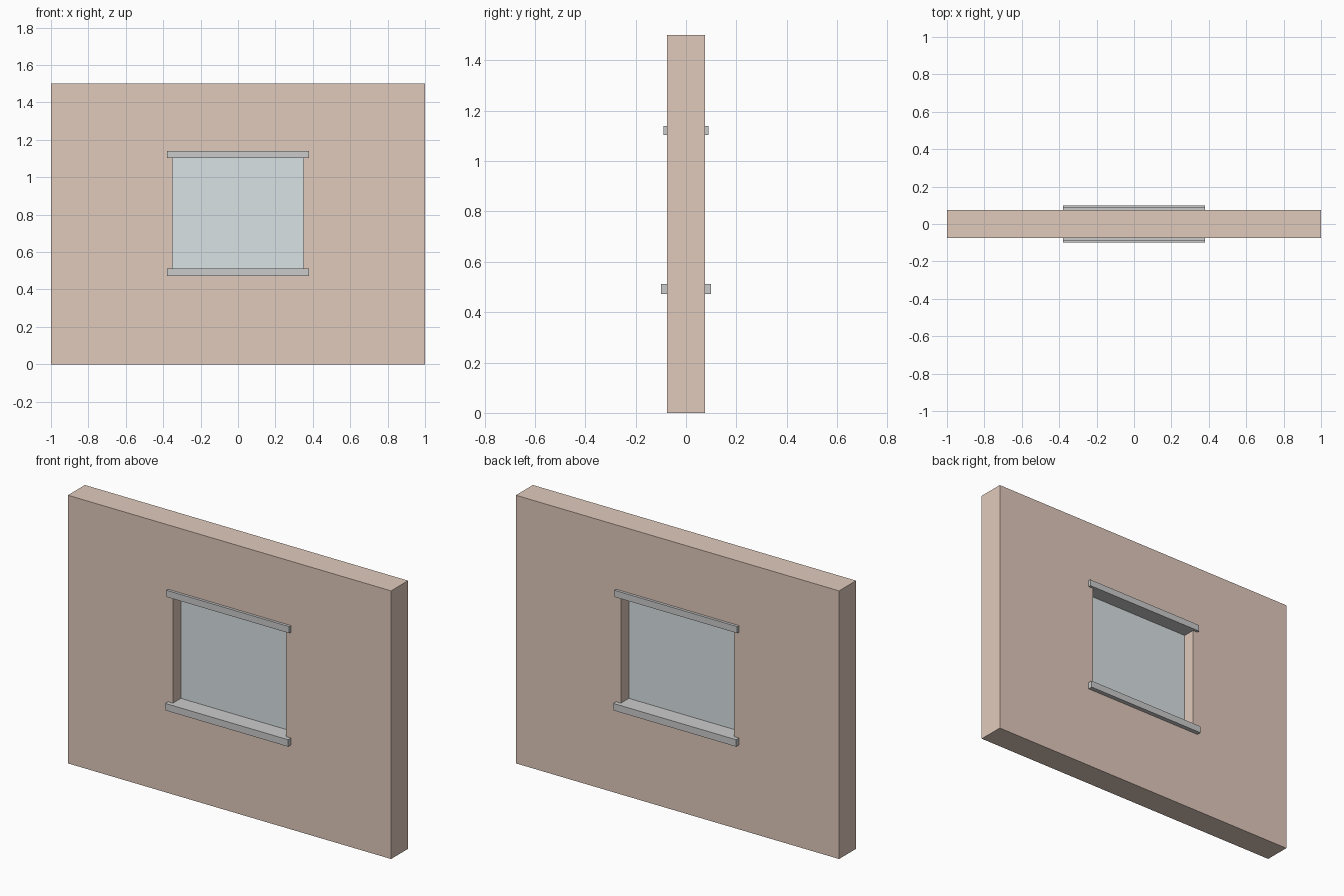
import bpy

if "Cube" in bpy.data.objects:
    bpy.data.objects.remove(bpy.data.objects["Cube"])


def material(name, rgb):
    m = bpy.data.materials.new(name)
    m.diffuse_color = (*rgb, 1)
    m.use_nodes = True
    m.node_tree.nodes["Principled BSDF"].inputs["Base Color"].default_value = m.diffuse_color
    return m


def box(name, width, depth, z0, z1, mat=None):
    """Box centred on x = 0 and y = 0, spanning z0 to z1."""
    bpy.ops.mesh.primitive_cube_add(size=1, location=(0, 0, (z0 + z1) / 2))
    ob = bpy.context.object
    ob.name = name
    ob.scale = (width, depth, z1 - z0)
    bpy.ops.object.transform_apply(location=False, rotation=False, scale=True)
    if mat:
        ob.data.materials.append(mat)
    return ob


brick = material("brick", (0.75, 0.59, 0.50))
pane = material("pane", (0.70, 0.76, 0.78))

# Wall with a window opening
wall = box("wall", 2.0, 0.15, 0.0, 1.5, brick)
cutter = box("opening_cutter", 0.70, 0.4, 0.49, 1.12, brick)
cutter.hide_render = True
cutter.hide_set(True)
cut = wall.modifiers.new("opening", 'BOOLEAN')
cut.operation = 'DIFFERENCE'
cut.solver = 'EXACT'
cut.object = cutter

# Glass in the middle of the wall thickness
box("glass", 0.70, 0.01, 0.49, 1.12, pane)

# Sill and lintel run through the wall and project on both faces
box("sill", 0.76, 0.20, 0.472, 0.511)
box("lintel", 0.76, 0.18, 1.103, 1.14)
